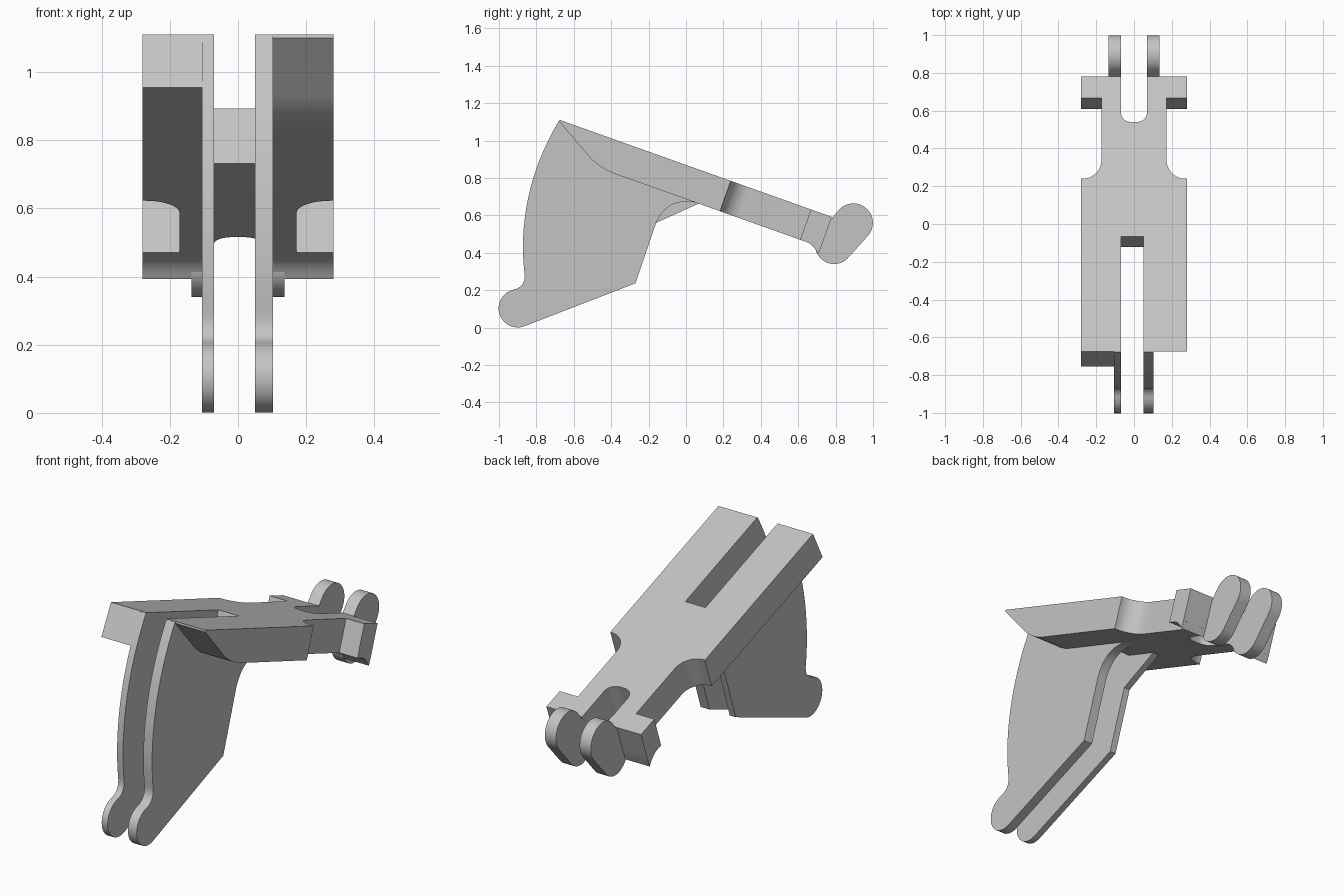
import bpy, bmesh, math
from mathutils import Vector

cube = bpy.data.objects.get("Cube")
if cube:
    bpy.data.objects.remove(cube, do_unlink=True)

SLOPE = 0.356
DROP = Vector((0, -0.058, -0.162))   # through the plate thickness

grey = bpy.data.materials.new("light_grey")
grey.use_nodes = True
grey.diffuse_color = (0.55, 0.55, 0.55, 1)
grey.node_tree.nodes["Principled BSDF"].inputs["Base Color"].default_value = (0.55, 0.55, 0.55, 1)


def top(y):
    """Height of the sloping plate top."""
    return 1.11 - SLOPE * (y + 0.675)


def arc(cx, cy, r, a0, a1, n=16):
    angles = [math.radians(a0 + (a1 - a0) * i / n) for i in range(n + 1)]
    return [(cx + r * math.cos(a), cy + r * math.sin(a)) for a in angles]


def bend(p, c, q, n=14):
    """Quadratic curve from p to q with control point c."""
    p, c, q = Vector(p), Vector(c), Vector(q)
    return [tuple(p * (1 - t) ** 2 + c * 2 * t * (1 - t) + q * t * t)
            for t in (i / n for i in range(n + 1))]


def prism(name, points, offset):
    """Solid swept from a flat outline along an offset."""
    bm = bmesh.new()
    face = bm.faces.new([bm.verts.new(p) for p in points])
    new = bmesh.ops.extrude_face_region(bm, geom=[face], use_keep_orig=True)
    bmesh.ops.translate(bm, vec=offset,
                        verts=[v for v in new["geom"] if isinstance(v, bmesh.types.BMVert)])
    bmesh.ops.remove_doubles(bm, verts=bm.verts, dist=0.0002)
    bmesh.ops.recalc_face_normals(bm, faces=bm.faces)
    mesh = bpy.data.meshes.new(name)
    bm.to_mesh(mesh)
    bm.free()
    mesh.materials.append(grey)
    obj = bpy.data.objects.new(name, mesh)
    bpy.context.collection.objects.link(obj)
    bpy.ops.object.select_all(action="DESELECT")
    obj.select_set(True)
    bpy.context.view_layer.objects.active = obj
    bpy.ops.object.shade_smooth_by_angle(angle=math.radians(25))
    return obj


def side(name, profile, x0, x1):
    """Side profile (y, z) swept across x."""
    return prism(name, [(x0, y, z) for y, z in profile], Vector((x1 - x0, 0, 0)))


# Plate body: waisted outline with rear tabs and a rounded rear slot
half = [(0.28, -0.065), (0.28, 0.24)]
half += arc(0.272, 0.34, 0.1, 270, 180)
half += [(0.172, 0.668), (0.28, 0.668), (0.28, 0.78), (0.07, 0.78)]
half += arc(0.015, 0.595, 0.055, 0, -90)
outline = half + [(-x, y) for x, y in reversed(half)]
prism("plate_body", [(x, y, top(y)) for x, y in outline], DROP)

# Front prongs: right one cut square, left one cut away underneath
root_y = -0.065
root = [(root_y + DROP.y, top(root_y) + DROP.z), (root_y, top(root_y))]
side("right_prong", [(-0.674, 1.11), (-0.755, 0.955)] + root, -0.28, -0.07)
undercut = bend((-0.54, 0.94), (-0.475, 0.857), (-0.38, 0.822))
side("left_prong", [(-0.674, 1.11), (-0.676, 1.1)] + undercut + root, 0.05, 0.28)

# Hanging fins with a curved front edge and a rounded toe
front = bend((-0.678, 1.108), (-0.87, 0.79), (-0.872, 0.43), 24)
front += bend((-0.872, 0.43), (-0.872, 0.36), (-0.862, 0.28), 6)[1:]
front += bend((-0.862, 0.28), (-0.862, 0.215), (-0.925, 0.203))[1:]
front += arc(-0.9, 0.103, 0.102, 110, 291, 28)
front += [(-0.27, 0.237)]
inside = [(0.06, 0.72), (-0.1, top(-0.1) - 0.02)]
straight = [(-0.16, 0.56), (0.07, 0.664)]
curved = bend((-0.16, 0.56), (-0.1, 0.7), (0.06, 0.667))
side("right_fin", front + straight + inside, -0.105, -0.07)
side("left_fin", front + curved + inside, 0.05, 0.102)

# Rear feet and upright rounded clips
foot = bend((0.645, 0.457), (0.68, 0.445), (0.706, 0.393), 8)
foot += [(0.724, 0.435), (0.715, 0.47), (0.65, 0.48)]
clip = arc(0.792, 0.442, 0.102, 220, 320) + arc(0.895, 0.56, 0.104, -40, 140, 28)
for label, s in (("left", 1), ("right", -1)):
    side(label + "_foot", foot, s * 0.07, s * 0.28)
    side(label + "_clip", arc(0.792, 0.442, 0.102, 140, 320, 28)
         + arc(0.895, 0.56, 0.104, -40, 140, 28), s * 0.07, s * 0.136)
